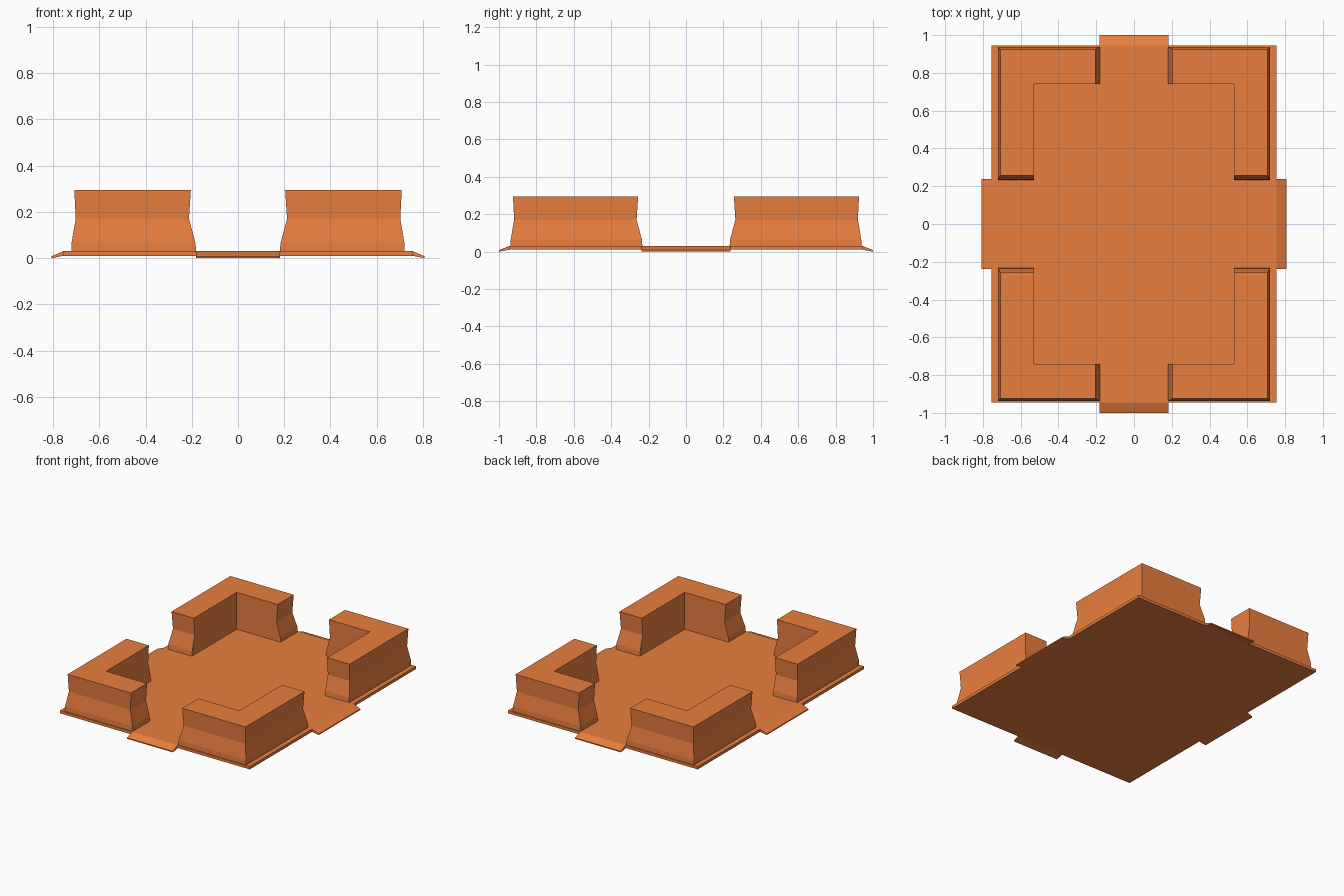
import bpy, bmesh

if "Cube" in bpy.data.objects:
    bpy.data.objects.remove(bpy.data.objects["Cube"])

mat = bpy.data.materials.new("orange")
mat.diffuse_color = (0.82, 0.21, 0.05, 1)
mat.use_nodes = True
mat.node_tree.nodes["Principled BSDF"].inputs["Base Color"].default_value = mat.diffuse_color


def loft(name, rings):
    """Solid skinned through matching closed rings of points."""
    bm = bmesh.new()
    loops = [[bm.verts.new(p) for p in ring] for ring in rings]
    n = len(loops[0])
    bm.faces.new(loops[0])
    bm.faces.new(loops[-1])
    for a, b in zip(loops, loops[1:]):
        for i in range(n):
            j = (i + 1) % n
            bm.faces.new((a[i], a[j], b[j], b[i]))
    bmesh.ops.recalc_face_normals(bm, faces=bm.faces)
    me = bpy.data.meshes.new(name)
    bm.to_mesh(me)
    bm.free()
    me.materials.append(mat)
    ob = bpy.data.objects.new(name, me)
    bpy.context.collection.objects.link(ob)
    return ob


HX, HY, TOP, UNDER = 0.755, 0.945, 0.03, 0.01

# Floor slab
corners = [(-HX, -HY), (HX, -HY), (HX, HY), (-HX, HY)]
loft("floor_slab", [[(x, y, z) for x, y in corners] for z in (UNDER, TOP)])

# Sloping entrance ramps on all four sides
for s, side in ((-1, "left"), (1, "right")):
    prof = [(HX, UNDER), (0.807, 0.0), (0.807, 0.008), (HX, TOP)]
    loft(side + "_ramp", [[(s * x, y, z) for x, z in prof] for y in (-0.237, 0.237)])
for s, side in ((-1, "front"), (1, "back")):
    prof = [(HY, UNDER), (1.0, 0.0), (1.0, 0.008), (HY, TOP)]
    loft(side + "_ramp", [[(x, s * y, z) for y, z in prof] for x in (-0.182, 0.182)])

# L-shaped corner walls: waisted outside and ends, vertical inside
# (height, outer inset, end inset)
levels = [(TOP, 0, 0), (0.065, 0.001, 0.003), (0.17, 0.019, 0.031), (0.295, 0.013, 0.023)]
IX, IY = 0.53, 0.742
for sx, h in ((-1, "left"), (1, "right")):
    for sy, v in ((-1, "front"), (1, "back")):
        rings = []
        for z, o, e in levels:
            ox, oy, ex, ey = 0.721 - o, 0.938 - o, 0.181 + e, 0.233 + e
            plan = [(ex, oy), (ox, oy), (ox, ey), (IX, ey), (IX, IY), (ex, IY)]
            rings.append([(sx * x, sy * y, z) for x, y in plan])
        loft(f"{v}_{h}_corner_wall", rings)
